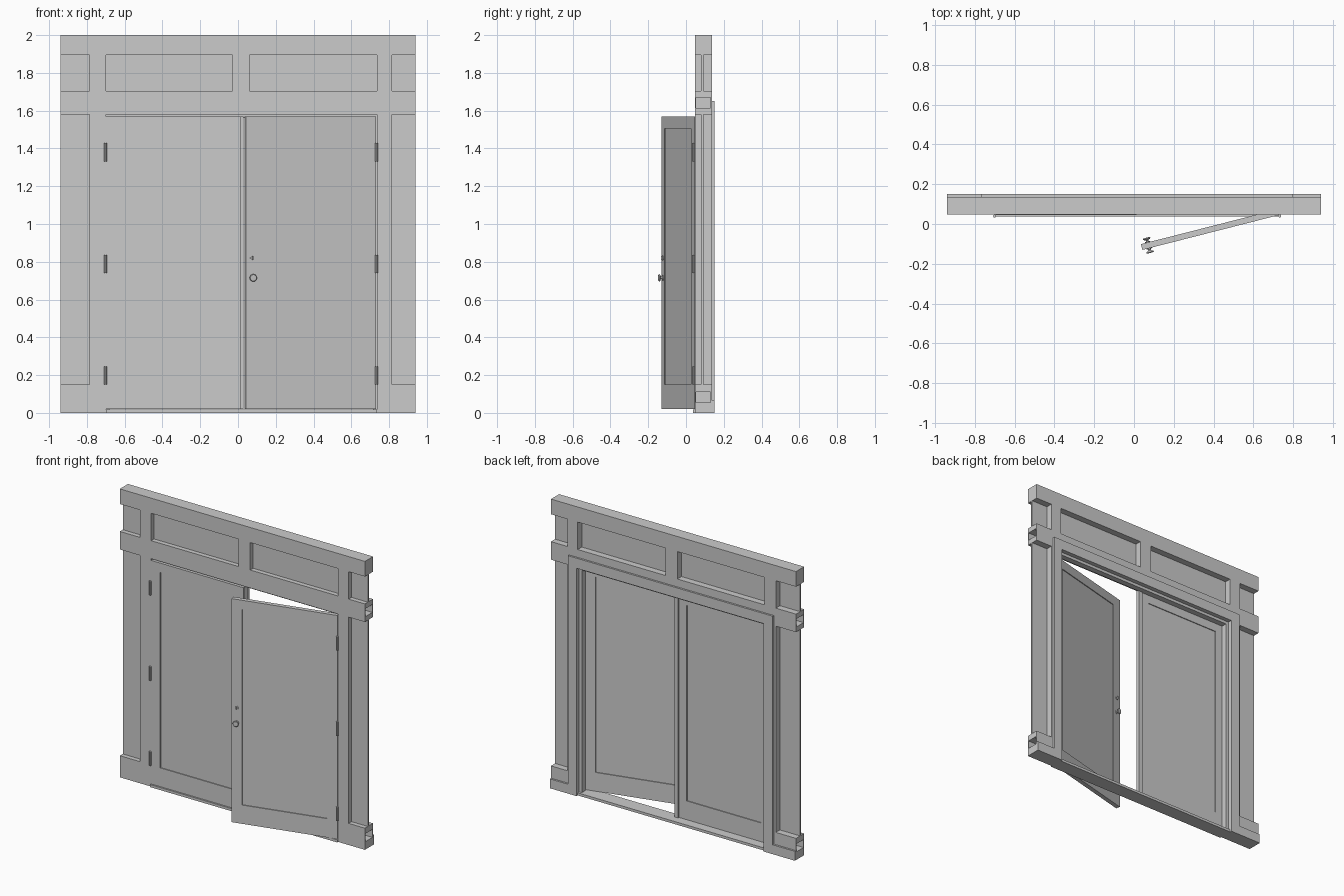
import bpy, bmesh, math
from mathutils import Matrix, Vector

if "Cube" in bpy.data.objects:
    bpy.data.objects.remove(bpy.data.objects["Cube"], do_unlink=True)

grey = bpy.data.materials.new("plain_grey")
grey.use_nodes = True
grey.diffuse_color = (0.6, 0.6, 0.6, 1)
grey.node_tree.nodes["Principled BSDF"].inputs["Base Color"].default_value = grey.diffuse_color


def finish(bm, name, matrix=None):
    bmesh.ops.recalc_face_normals(bm, faces=bm.faces)
    mesh = bpy.data.meshes.new(name)
    bm.to_mesh(mesh)
    bm.free()
    mesh.materials.append(grey)
    obj = bpy.data.objects.new(name, mesh)
    bpy.context.collection.objects.link(obj)
    if matrix:
        obj.matrix_world = matrix
    return obj


def slab(xs, zs, holes, y0, y1):
    """Flat framework: grid cells in x and z, some left open, given depth."""
    bm = bmesh.new()
    grid = [[bm.verts.new((x, y0, z)) for z in zs] for x in xs]
    for i in range(len(xs) - 1):
        for j in range(len(zs) - 1):
            if (i, j) not in holes:
                bm.faces.new((grid[i][j], grid[i + 1][j], grid[i + 1][j + 1], grid[i][j + 1]))
    for v in [v for v in bm.verts if not v.link_faces]:
        bm.verts.remove(v)
    new = bmesh.ops.extrude_face_region(bm, geom=bm.faces[:])["geom"]
    bmesh.ops.translate(bm, verts=[g for g in new if isinstance(g, bmesh.types.BMVert)],
                        vec=(0, y1 - y0, 0))
    return bm


def box(name, x0, x1, y0, y1, z0, z1, matrix=None):
    return finish(slab([x0, x1], [z0, z1], (), y0, y1), name, matrix)


def lathe(name, profile, origin, matrix=None, axis="Y", direction=1, steps=16):
    """Turn (radius, height) pairs around an axis."""
    bm = bmesh.new()
    verts = [bm.verts.new((r, 0, h)) for r, h in profile]
    edges = [bm.edges.new(pair) for pair in zip(verts, verts[1:])]
    bmesh.ops.spin(bm, geom=verts + edges, cent=(0, 0, 0), axis=(0, 0, 1),
                   angle=math.tau, steps=steps)
    bmesh.ops.remove_doubles(bm, verts=bm.verts, dist=0.0001)
    if axis == "Y":
        turn = Matrix.Rotation(math.radians(-90 * direction), 4, "X")
        bmesh.ops.transform(bm, matrix=turn, verts=bm.verts)
    bmesh.ops.translate(bm, verts=bm.verts, vec=origin)
    obj = finish(bm, name, matrix)
    bpy.ops.object.select_all(action="DESELECT")
    bpy.context.view_layer.objects.active = obj
    obj.select_set(True)
    bpy.ops.object.shade_smooth_by_angle(angle=math.radians(35))
    return obj


FRONT, BACK, TRIM = 0.048, 0.137, 0.15
LEFT, RIGHT, HEAD = -0.70, 0.735, 1.58

# Wall framework with open panels, doorway and hollow rail ends
cols = [-0.94, -0.785, LEFT, -0.03, 0.06, RIGHT, 0.815, 0.94]
rows = [0, 0.15, HEAD, 1.705, 1.895, 2]
doorway = {(i, j) for i in (2, 3, 4) for j in (0, 1)}
panels = {(0, 1), (6, 1), (0, 3), (2, 3), (4, 3), (6, 3)}
wall = slab(cols, rows, doorway | panels, FRONT, BACK)
for low, high, z0, z1 in ((0, 0.15, 0.055, 0.11), (HEAD, 1.705, 1.615, 1.67)):
    middle = (low + high) / 2
    ends = [f for f in wall.faces
            if abs(abs(f.calc_center_median().x) - 0.94) < 0.001
            and abs(f.calc_center_median().z - middle) < 0.001]
    for face in ends:
        bmesh.ops.inset_region(wall, faces=[face], thickness=0.01)
        for v in face.verts:
            v.co.y = 0.054 if v.co.y < 0.09 else 0.13
            v.co.z = z0 if v.co.z < middle else z1
        pocket = bmesh.ops.extrude_discrete_faces(wall, faces=[face])["faces"][0]
        for v in pocket.verts:
            v.co.x -= math.copysign(0.12, v.co.x)
finish(wall, "wall_frame")

# Thin sheets inside the framework
for i, j in sorted(panels):
    box("wall_panel", cols[i], cols[i + 1], 0.08, 0.092, rows[j], rows[j + 1])

# Baseboards, sill and casing
for x0, x1 in ((-0.94, LEFT), (RIGHT, 0.94)):
    box("back_baseboard", x0, x1, BACK, TRIM, 0, 0.065)
box("door_sill", LEFT, RIGHT, 0.038, BACK, 0, 0.018)
finish(slab([-0.77, LEFT, RIGHT, 0.80], [0.065, HEAD, 1.65], {(1, 0)}, BACK, TRIM),
       "back_casing")
finish(slab([LEFT, LEFT + 0.02, RIGHT - 0.02, RIGHT], [0.018, HEAD - 0.02, HEAD],
            {(1, 0)}, 0.08, 0.12), "door_stop")


def door(name, side, matrix):
    """Panelled leaf with its hinge edge at local x = 0."""
    xs = sorted(side * x for x in (0, 0.07, 0.64, 0.71))
    zs = [0.02, 0.15, 1.505, 1.57]
    finish(slab(xs, zs, {(1, 1)}, 0, 0.03), name + "_door_frame", matrix)
    box(name + "_door_panel", xs[1], xs[2], 0.006, 0.024, zs[1], zs[2], matrix)
    for z in (0.198, 0.788, 1.38):
        lathe(name + "_hinge", [(0, -0.048), (0.008, -0.048), (0.008, 0.048), (0, 0.048)],
              (-side * 0.003, -0.005, z), Matrix.Translation(matrix.translation),
              axis="Z", steps=10)


closed = Matrix.Translation((-0.698, 0.045, 0))
swung = Matrix.Translation((0.73, 0.045, 0)) @ Matrix.Rotation(math.radians(14.3), 4, "Z")
door("right", 1, closed)
door("left", -1, swung)
box("meeting_strip", 0, 0.028, 0.06, 0.085, 0.02, 1.57)

# Knobs and latch turns on both faces of the open door
knob = [(0, 0), (0.014, 0), (0.014, 0.003), (0.007, 0.005), (0.007, 0.012),
        (0.017, 0.016), (0.02, 0.02), (0.017, 0.024), (0, 0.025)]
for y, direction in ((0, -1), (0.03, 1)):
    lathe("door_knob", knob, (-0.675, y, 0.715), swung, direction=direction)
    lathe("latch_plate", [(0, 0), (0.012, 0), (0.012, 0.003), (0, 0.003)],
          (-0.675, y, 0.82), swung, direction=direction)
    y0, y1 = sorted((y, y + direction * 0.011))
    box("latch_turn", -0.678, -0.672, y0, y1, 0.81, 0.83, swung)
